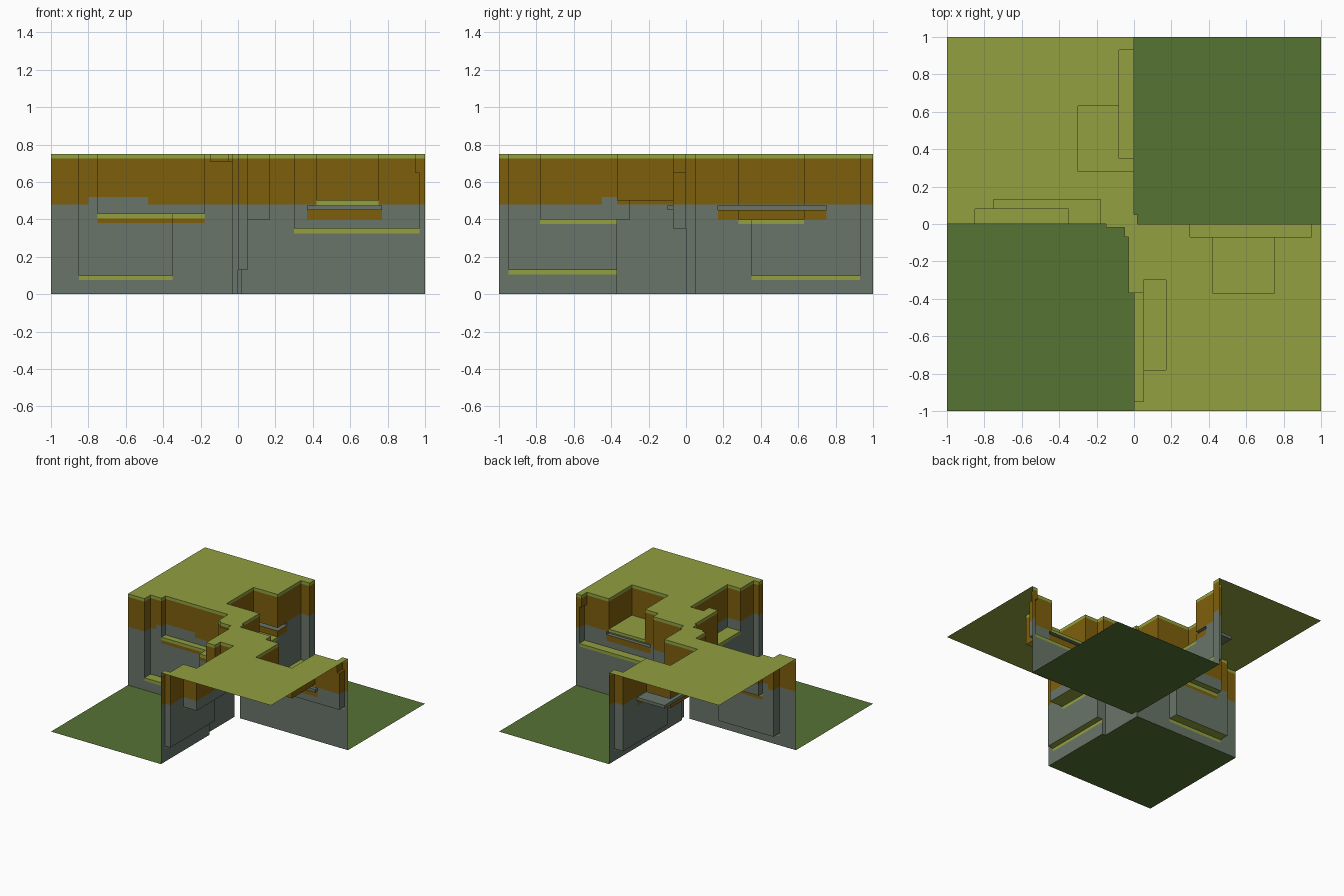
import bpy, bmesh

if "Cube" in bpy.data.objects:
    bpy.data.objects.remove(bpy.data.objects["Cube"])

# Colours
def srgb(r, g, b):
    f = lambda c: c / 12.92 if c <= 0.04045 else ((c + 0.055) / 1.055) ** 2.4
    return tuple(f(c / 255) for c in (r, g, b)) + (1.0,)

COLOURS = {
    "plateau_grass_green": srgb(146, 160, 64),
    "low_ground_green": srgb(86, 115, 52),
    "earth_brown": srgb(126, 95, 12),
    "rock_grey": srgb(104, 117, 105),
}
MATS = {}
for name, col in COLOURS.items():
    MATS[name] = bpy.data.materials.new(name)
    MATS[name].diffuse_color = col

H = 0.75
# Solid blocks: x0, x1, y0, y1, z0, z1
SOLID = [
    (-1, 0, 0, 1, 0, H), (0, 1, -1, 0, 0, H),            # two plateaus
    (-0.03, 0, -0.37, 0, 0, H), (0, 0.02, 0, 0.05, 0, H),  # corner buttresses
    (-0.15, 0, -0.02, 0, 0.71, H), (-0.05, 0, -0.07, 0, 0.71, H),  # overhanging lip
]
# Recesses whose floors are grassy ledges, and two grooves
CARVED = [
    (-0.85, -0.35, 0, 0.08, 0.10, H), (-0.75, -0.18, 0, 0.13, 0.43, H),
    (-0.08, 0, 0.35, 0.93, 0.10, H), (-0.30, 0, 0.28, 0.63, 0.40, H),
    (0, 0.05, -0.95, -0.37, 0.13, H), (0.05, 0.17, -0.78, -0.30, 0.40, H),
    (0.30, 0.95, -0.07, 0, 0.35, H), (0.30, 0.97, -0.07, 0, 0.35, 0.65),
    (0.42, 0.75, -0.37, 0, 0.50, H),
    (0.37, 0.77, -0.10, 0, 0.45, 0.475), (-0.33, 0, 0.17, 0.75, 0.45, 0.475),
]
LEDGES = (0.10, 0.13, 0.35, 0.40, 0.43, 0.50, H)
LIP = 0.025

# Irregular grid through every block edge and colour change
def cuts(axis, extra):
    vals = {round(b[2 * axis + k], 4) for b in SOLID + CARVED for k in (0, 1)}
    return sorted(vals | {round(e, 4) for e in extra})

GX = cuts(0, (-0.8, -0.48))
GY = cuts(1, (-0.45,))
GZ = cuts(2, [0.38, 0.48, 0.52] + [t - LIP for t in LEDGES])
GRID = (GX, GY, GZ)

def inside(p, b):
    return all(b[2 * a] < p[a] < b[2 * a + 1] for a in range(3))

def mid(axis, i):
    return (GRID[axis][i] + GRID[axis][i + 1]) / 2

NX, NY, NZ = (len(g) - 1 for g in GRID)
filled = set()
for i in range(NX):
    for j in range(NY):
        for k in range(NZ):
            p = (mid(0, i), mid(1, j), mid(2, k))
            if any(inside(p, b) for b in SOLID) and not any(inside(p, b) for b in CARVED):
                filled.add((i, j, k))

def column_top(c):
    i, j, k = c
    while (i, j, k) in filled:
        k += 1
    return GZ[k]

def is_ledge(z):
    return any(abs(z - t) < 1e-4 for t in LEDGES)

# Earth above, rock below, with a few stepped patches
def wall_colour(x, y, z):
    if -0.8 < x < -0.48 and z < 0.52:
        limit = 0.52
    elif -0.45 < y < -0.37 and 0 <= x < 0.2:
        limit = 0.52
    else:
        limit = 0.48
    under_ledge = (
        (-0.75 < x < -0.18 and y < 0.14 and 0.38 < z < 0.43)
        or (0.37 < x < 0.77 and -0.4 < y <= 0 and 0.40 < z < 0.45)
        or (-0.35 < x <= 0.01 and 0.17 < y < 0.75 and 0.40 < z < 0.45))
    return "earth_brown" if z > limit or under_ledge else "rock_grey"

PARTS = {"plateau_grass": "plateau_grass_green", "low_ground": "low_ground_green",
         "cliff_earth": "earth_brown", "cliff_rock": "rock_grey"}
PART_OF = {m: p for p, m in PARTS.items()}
MESHES = {p: (bmesh.new(), {}) for p in PARTS}

def add_face(material, corners):
    bm, verts = MESHES[PART_OF[material]]
    for c in corners:
        if c not in verts:
            verts[c] = bm.verts.new(c)
    bm.faces.new([verts[c] for c in corners])

# One grid face of a cell, wound to point along sign * axis
def cell_face(c, axis, sign):
    u, v = (axis + 1) % 3, (axis + 2) % 3
    out = []
    for du, dv in ((0, 0), (1, 0), (1, 1), (0, 1)):
        idx = list(c)
        idx[axis] += 1 if sign > 0 else 0
        idx[u] += du
        idx[v] += dv
        out.append(tuple(GRID[a][idx[a]] for a in range(3)))
    return out if sign > 0 else out[::-1]

# Cliff faces and plateau tops; outer sides and underside stay open
for c in filled:
    for axis in range(3):
        for sign in (1, -1):
            n = list(c)
            n[axis] += sign
            if tuple(n) in filled or n[2] < 0:
                continue
            if not (0 <= n[0] < NX and 0 <= n[1] < NY):
                continue
            corners = cell_face(c, axis, sign)
            x, y, z = (sum(p[a] for p in corners) / 4 for a in range(3))
            top = column_top(c)
            if axis == 2:
                grassy = sign > 0 and is_ledge(z)
            else:
                grassy = is_ledge(top) and top - z < LIP
            add_face("plateau_grass_green" if grassy else wall_colour(x, y, z), corners)

# Low ground in the two open quadrants
for i in range(NX):
    for j in range(NY):
        if (i, j, 0) not in filled:
            add_face("low_ground_green", cell_face((i, j, 0), 2, -1)[::-1])

# Merge flat grid cells and make the objects
for part, (bm, _) in MESHES.items():
    bmesh.ops.dissolve_limit(bm, angle_limit=0.01, verts=bm.verts[:], edges=bm.edges[:])
    me = bpy.data.meshes.new(part)
    bm.to_mesh(me)
    bm.free()
    me.materials.append(MATS[PARTS[part]])
    bpy.context.collection.objects.link(bpy.data.objects.new(part, me))

for m in bpy.data.materials:
    if m.users and not m.is_grease_pencil:
        m.use_nodes = True
        m.node_tree.nodes["Principled BSDF"].inputs["Base Color"].default_value = m.diffuse_color
